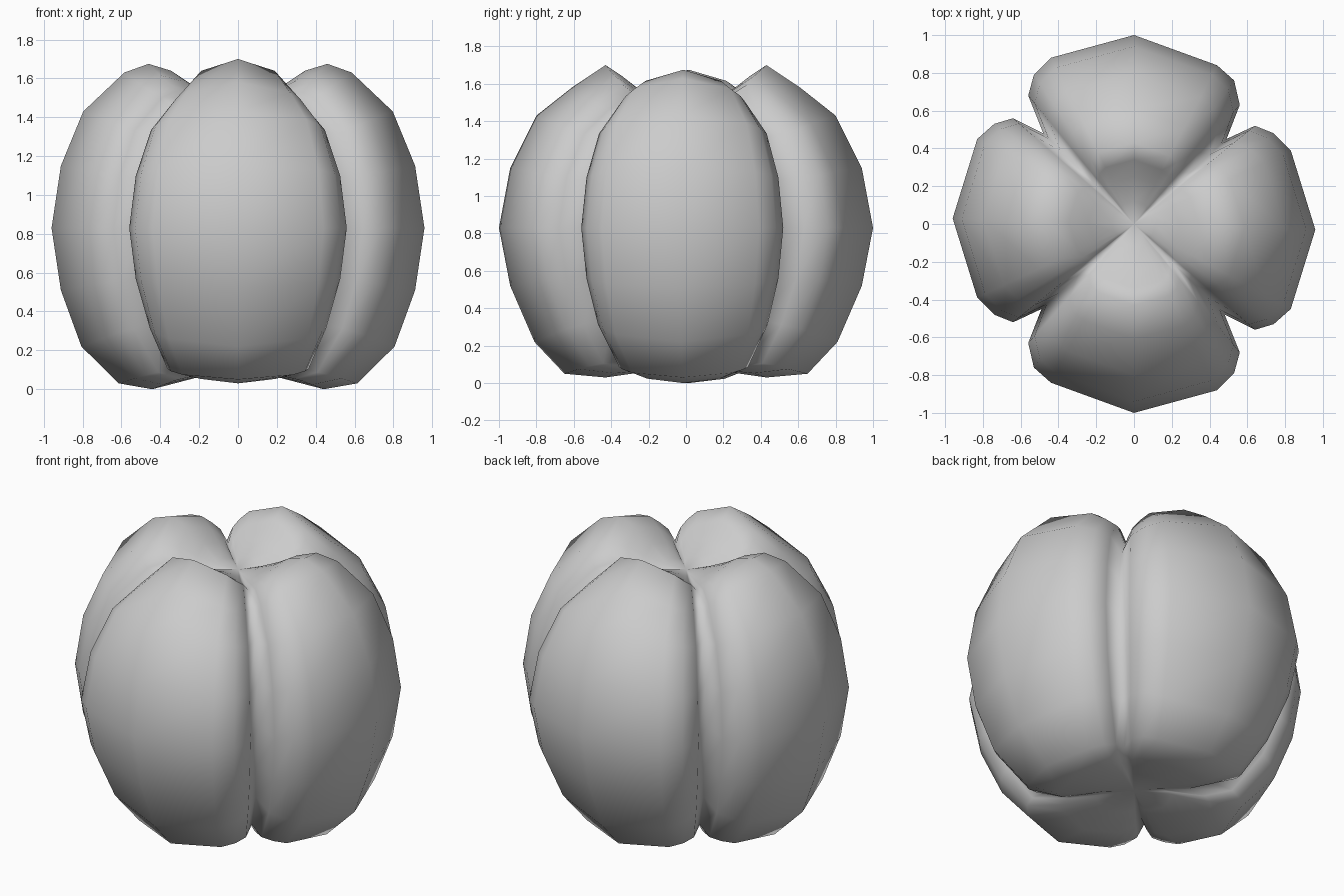
import bpy
import bmesh

cube = bpy.data.objects.get("Cube")
if cube:
    bpy.data.objects.remove(cube, do_unlink=True)

# One flat colour for the whole fruit
skin = bpy.data.materials.new("pale_grey_skin")
skin.use_nodes = True
colour = (0.6, 0.6, 0.6, 1.0)
skin.diffuse_color = colour
skin.node_tree.nodes["Principled BSDF"].inputs["Base Color"].default_value = colour

# Half of the widest outline: two lobes, each one a groove point and seven rim points
half_outline = [
    (-.49, -.45), (-.56, -.63), (-.53, -.76), (-.44, -.84),
    (0, -1), (.44, -.88), (.53, -.79), (.56, -.68),
    (.48, -.48), (.64, -.56), (.74, -.53), (.83, -.45),
    (.96, -.03), (.83, .39), (.74, .48), (.64, .52),
]
outline = half_outline + [(-x, -y) for x, y in half_outline]

# How far each rim point is drawn towards mid height, from groove to lobe middle
squash = [.78, .84, .88, .93, 1, .93, .88, .84]
MID_HEIGHT = .83

# Rings from bottom to top: deep lobe scale and height, side lobe scale and height,
# and the share of the squash that applies
rings = [
    (.22, .06, .22, .06, .2),
    (.43, .03, .46, 0, .4),
    (.65, .05, .64, .03, .45),
    (.81, .22, .84, .22, .95),
    (.94, .52, .95, .51, .95),
    (1, .83, 1, .83, 1),
    (.94, 1.15, .95, 1.15, 1),
    (.8, 1.43, .83, 1.43, 1),
    (.61, 1.58, .61, 1.63, 1),
    (.43, 1.7, .48, 1.675, 1),
    (.34, 1.64, .36, 1.64, .9),
    (.25, 1.57, .25, 1.57, .55),
    (.12, 1.51, .12, 1.51, .2),
]


def ring_point(ring, index):
    """Place one outline point on a ring, blending lobe profiles at grooves."""
    deep_scale, deep_z, side_scale, side_z, share = ring
    lobe, step = divmod(index, len(squash))
    blend = .5 if step == 0 else lobe % 2
    scale = deep_scale + (side_scale - deep_scale) * blend
    height = deep_z + (side_z - deep_z) * blend
    pull = 1 - (1 - squash[step]) * share
    x, y = outline[index]
    return x * scale, y * scale, MID_HEIGHT + (height - MID_HEIGHT) * pull


# Lobed body, closed by a dimple at the bottom and at the top
bm = bmesh.new()
count = len(outline)
loops = [[bm.verts.new(ring_point(ring, i)) for i in range(count)] for ring in rings]
bottom = bm.verts.new((0, 0, .09))
top = bm.verts.new((0, 0, 1.48))
for i in range(count):
    j = (i + 1) % count
    for low, high in zip(loops, loops[1:]):
        bm.faces.new((low[i], low[j], high[j], high[i]))
    bm.faces.new((bottom, loops[0][j], loops[0][i]))
    bm.faces.new((top, loops[-1][i], loops[-1][j]))
for face in bm.faces:
    face.smooth = True
bmesh.ops.recalc_face_normals(bm, faces=bm.faces)

mesh = bpy.data.meshes.new("lobed_fruit_body")
bm.to_mesh(mesh)
bm.free()
mesh.materials.append(skin)
body = bpy.data.objects.new("lobed_fruit_body", mesh)
bpy.context.scene.collection.objects.link(body)
